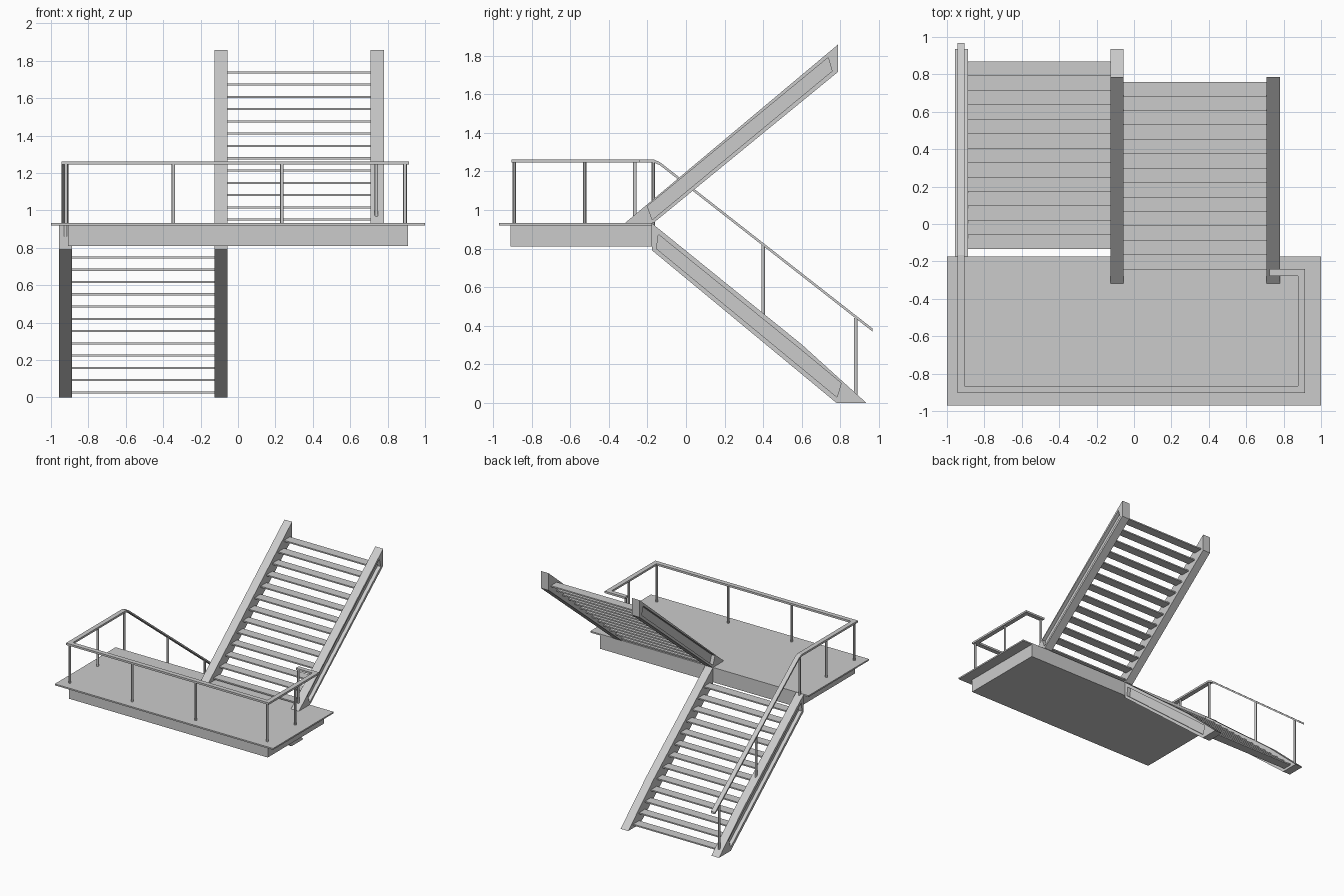
import bpy, bmesh
from mathutils import Vector

if "Cube" in bpy.data.objects:
    bpy.data.objects.remove(bpy.data.objects["Cube"])


def make_object(name, verts, faces):
    bm = bmesh.new()
    vs = [bm.verts.new(v) for v in verts]
    for f in faces:
        bm.faces.new([vs[i] for i in f])
    bmesh.ops.recalc_face_normals(bm, faces=bm.faces[:])
    mesh = bpy.data.meshes.new(name)
    bm.to_mesh(mesh)
    bm.free()
    ob = bpy.data.objects.new(name, mesh)
    bpy.context.collection.objects.link(ob)
    return ob


def box(name, lo, hi):
    verts = [(x, y, z) for x in (lo[0], hi[0]) for y in (lo[1], hi[1]) for z in (lo[2], hi[2])]
    return make_object(name, verts, [(0, 1, 3, 2), (4, 5, 7, 6), (0, 1, 5, 4),
                                     (2, 3, 7, 6), (0, 2, 6, 4), (1, 3, 7, 5)])


def stringer(name, x_in, x_out, outline, panel, depth=0.03):
    """Plank with a recessed panel on its outer face."""
    n = len(outline)
    x_rec = x_out + (depth if x_in > x_out else -depth)
    rings = [(x_in, outline), (x_out, outline), (x_out, panel), (x_rec, panel)]
    verts = [(x, y, z) for x, ring in rings for y, z in ring]
    faces = [tuple(range(n)), tuple(range(3 * n, 4 * n))]
    for r in range(3):
        for i in range(n):
            j = (i + 1) % n
            faces.append((r * n + i, r * n + j, (r + 1) * n + j, (r + 1) * n + i))
    return make_object(name, verts, faces)


def treads(name, x0, x1, count, y0, z0, dy, dz, depth=0.077, thick=0.011):
    for i in range(count):
        y, z = y0 + i * dy, z0 + i * dz
        box(f"{name}_{i + 1}", (x0, y, z - thick / 2), (x1, y + depth, z + thick / 2))


def flat_rail(name, path, width, thick):
    """Rectangular bar swept along a path with mitred corners."""
    pts = [Vector(p) for p in path]
    dirs = [(b - a).to_2d().normalized() for a, b in zip(pts, pts[1:])]
    verts, faces = [], []
    for i, p in enumerate(pts):
        a, b = dirs[max(i - 1, 0)], dirs[min(i, len(dirs) - 1)]
        na, nb = Vector((-a.y, a.x)), Vector((-b.y, b.x))
        m = (na + nb) / (1 + na.dot(nb)) * width / 2
        for s, t in ((1, 1), (-1, 1), (-1, -1), (1, -1)):
            verts.append((p.x + s * m.x, p.y + s * m.y, p.z + t * thick / 2))
    for i in range(len(pts) - 1):
        for k in range(4):
            l = (k + 1) % 4
            faces.append((4 * i + k, 4 * i + l, 4 * i + 4 + l, 4 * i + 4 + k))
    e = 4 * (len(pts) - 1)
    faces += [(0, 1, 2, 3), (e, e + 1, e + 2, e + 3)]
    return make_object(name, verts, faces)


def post(name, x, y, z0, z1):
    bpy.ops.mesh.primitive_cylinder_add(vertices=12, radius=0.0095, depth=z1 - z0,
                                        location=(x, y, (z0 + z1) / 2))
    bpy.context.object.name = name
    bpy.ops.object.shade_smooth_by_angle()


# landing
box("landing_plate", (-1, -0.97, 0.92), (1, -0.175, 0.932))
box("landing_base", (-0.91, -0.91, 0.81), (0.91, -0.175, 0.92))

# lower flight, descending to the back
low_outline = [(-0.175, 0.93), (-0.175, 0.79), (0.78, 0), (0.935, 0), (0.6, 0.303)]
low_panel = [(-0.143, 0.873), (-0.153, 0.80), (0.783, 0.03), (0.804, 0.103), (0.6, 0.272)]
stringer("lower_stringer_left", -0.887, -0.957, low_outline, low_panel)
stringer("lower_stringer_right", -0.125, -0.055, low_outline, low_panel)
treads("lower_tread", -0.887, -0.125, 13, 0.793, 0.027, -0.0772, 0.0656)

# upper flight, rising to the back
up_outline = [(-0.317, 0.932), (-0.17, 0.932), (0.787, 1.715), (0.787, 1.857)]
up_panel = [(-0.2, 1.02), (-0.175, 0.95), (0.757, 1.72), (0.737, 1.79)]
stringer("upper_stringer_left", -0.055, -0.125, up_outline, up_panel)
stringer("upper_stringer_right", 0.708, 0.78, up_outline, up_panel)
treads("upper_tread", -0.055, 0.708, 13, -0.242, 0.951, 0.077, 0.0656)

# handrail
flat_rail("handrail", [(-0.925, 0.967, 0.378), (-0.925, -0.135, 1.24), (-0.925, -0.165, 1.253),
                       (-0.925, -0.885, 1.253), (0.895, -0.885, 1.253),
                       (0.895, -0.26, 1.253), (0.725, -0.26, 1.253)], 0.038, 0.016)

# railing posts
for i, (x, y, z0, z1) in enumerate([
        (-0.92, -0.89, 0.93, 1.25), (-0.345, -0.89, 0.93, 1.25),
        (0.235, -0.89, 0.93, 1.25), (0.893, -0.89, 0.93, 1.25),
        (-0.92, -0.525, 0.93, 1.25), (0.893, -0.525, 0.93, 1.25),
        (0.74, -0.265, 0.96, 1.25), (-0.922, -0.17, 0.86, 1.25),
        (-0.922, 0.40, 0.44, 0.82), (-0.922, 0.88, 0.04, 0.44)]):
    post(f"railing_post_{i + 1}", x, y, z0, z1)
